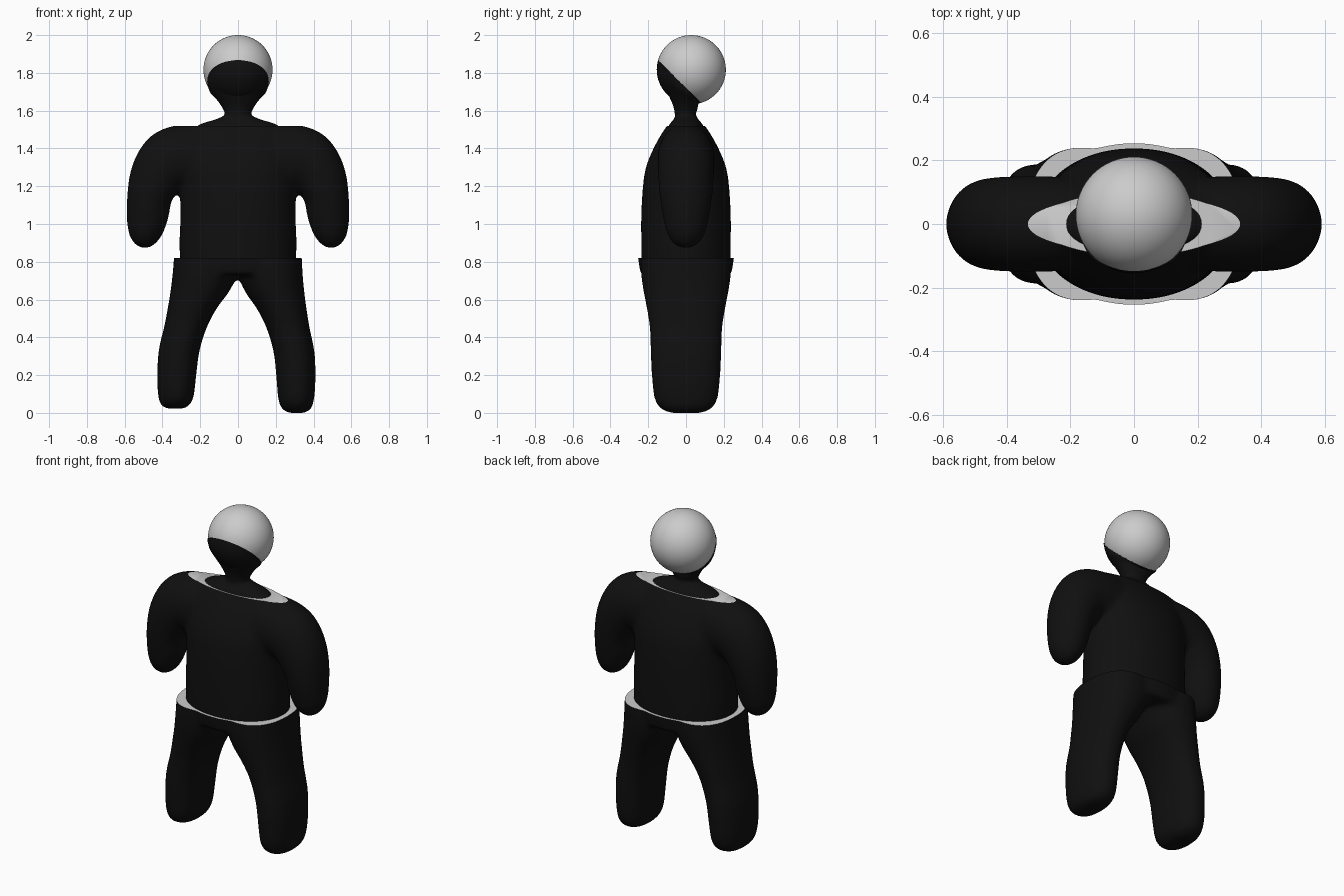
import bpy, bmesh
from math import sin, cos, pi, radians
from mathutils import Vector, Euler

if "Cube" in bpy.data.objects:
    bpy.data.objects.remove(bpy.data.objects["Cube"])


def material(name, v):
    m = bpy.data.materials.new(name)
    m.use_nodes = True
    m.diffuse_color = (v, v, v, 1)
    m.node_tree.nodes["Principled BSDF"].inputs["Base Color"].default_value = (v, v, v, 1)
    return m


BLACK = material("black", 0.005)
GREY = material("light grey", 0.6)


def power(v, p):
    return abs(v) ** (2 / p) * (1 if v >= 0 else -1)


def loft(bm, rings, p=2.0, sides=48, steps=5):
    """Closed skin through rings (x, y, z, rx, ry, tilt_x, tilt_y), eased between them."""
    ks = [Vector(r) for r in rings]
    ks = [ks[0]] + ks + [ks[-1]]
    samples = []
    for a, b, c, d in zip(ks, ks[1:], ks[2:], ks[3:]):
        for i in range(steps):
            t = i / steps
            samples.append((2 * b + (c - a) * t + (2 * a - 5 * b + 4 * c - d) * t * t
                            + (3 * b - a - 3 * c + d) * t ** 3) / 2)
    samples.append(ks[-1])
    loops = []
    for x, y, z, rx, ry, tx, ty in samples:
        turn = Euler((radians(tx), radians(ty), 0)).to_matrix()
        angles = [2 * pi * i / sides for i in range(sides)]
        loops.append([bm.verts.new(Vector((x, y, z)) + turn @ Vector(
            (rx * power(cos(a), p), ry * power(sin(a), p), 0))) for a in angles])
    for lo, hi in zip(loops, loops[1:]):
        for i in range(sides):
            j = (i + 1) % sides
            bm.faces.new((lo[i], lo[j], hi[j], hi[i]))
    bm.faces.new(loops[0][::-1])
    bm.faces.new(loops[-1])


def finish(bm, name):
    """Turn a bmesh into a smooth, two-material object."""
    bmesh.ops.recalc_face_normals(bm, faces=bm.faces)
    me = bpy.data.meshes.new(name)
    bm.to_mesh(me)
    bm.free()
    me.materials.append(BLACK)
    me.materials.append(GREY)
    ob = bpy.data.objects.new(name, me)
    bpy.context.collection.objects.link(ob)
    bpy.ops.object.select_all(action="DESELECT")
    ob.select_set(True)
    bpy.context.view_layer.objects.active = ob
    bpy.ops.object.shade_smooth_by_angle(angle=radians(40))
    return ob


def blend_and_cut(bm, name, height):
    """Melt overlapping lofts together, then slice flat at a height with a grey cap."""
    ob = finish(bm, name + "_rough")
    mod = ob.modifiers.new("melt", "REMESH")
    mod.mode = "VOXEL"
    mod.voxel_size = 0.014
    mod = ob.modifiers.new("soften", "SMOOTH")
    mod.factor = 0.5
    mod.iterations = 10
    graph = bpy.context.evaluated_depsgraph_get()
    melted = bpy.data.meshes.new_from_object(ob.evaluated_get(graph))
    bpy.data.objects.remove(ob)
    bm = bmesh.new()
    bm.from_mesh(melted)
    bpy.data.meshes.remove(melted)
    cut = bmesh.ops.bisect_plane(bm, geom=bm.verts[:] + bm.edges[:] + bm.faces[:],
                                 plane_co=(0, 0, height), plane_no=(0, 0, 1), clear_outer=True)
    for f in bm.faces:
        f.material_index = 0
    rim = [e for e in cut["geom_cut"] if isinstance(e, bmesh.types.BMEdge)]
    for f in bmesh.ops.edgeloop_fill(bm, edges=rim)["faces"]:
        f.material_index = 1
    return finish(bm, name)


# Shirt: torso with two drooping, rounded arms
torso = [(.76, .305, .235), (.9, .31, .237), (1.05, .305, .237), (1.2, .31, .228),
         (1.3, .32, .212), (1.4, .32, .172), (1.5, .3, .115), (1.58, .24, .05)]
arm = [(.12, 1.35, .18, .14, 90), (.27, 1.355, .175, .15, 85), (.37, 1.33, .165, .15, 60),
       (.43, 1.25, .145, .147, 30), (.467, 1.14, .12, .138, 5), (.479, 1.03, .11, .12, 0),
       (.488, .95, .09, .1, 0), (.492, .9, .06, .07, 0), (.494, .872, .02, .025, 0)]
bm = bmesh.new()
loft(bm, [(0, 0, z, rx, ry, 0, 0) for z, rx, ry in torso], p=2.1)
for s in (1, -1):
    loft(bm, [(s * x, 0, z, r, ry, 0, -s * t) for x, z, r, ry, t in arm])
blend_and_cut(bm, "shirt", 1.52)

# Trousers: hips and two legs, the right one set a little wider and higher
leg = [(.31, 0, .04, .08), (.31, .02, .075, .13), (.308, .07, .094, .165), (.307, .18, .103, .18),
       (.297, .32, .108, .187), (.265, .45, .114, .192), (.232, .55, .131, .207),
       (.195, .64, .156, .224), (.17, .74, .172, .238), (.16, .88, .175, .24)]
bm = bmesh.new()
loft(bm, [(0, 0, .73, .33, .24, 0, 0), (0, 0, .82, .335, .254, 0, 0), (0, 0, .9, .335, .26, 0, 0)])
for s, shift in ((1, 0), (-1, .025)):
    loft(bm, [(s * (x + shift * (.88 - z)), 0, z + shift * (.88 - z), rx, ry, 0, 0)
              for x, z, rx, ry in leg], p=2.3)
blend_and_cut(bm, "trousers", .82)

# Neck: spreads over the shoulders below and flares into a tilted jaw above
neck = [(0, 1.5, .24, .1, 0), (0, 1.53, .195, .085, 0), (0, 1.555, .115, .065, 0),
        (-.003, 1.58, .072, .056, 0), (-.005, 1.62, .085, .066, -10), (-.018, 1.67, .118, .09, -22),
        (-.03, 1.712, .15, .12, -33), (-.035, 1.755, .163, .158, -45)]
bm = bmesh.new()
loft(bm, [(0, y, z, rx, ry, t, 0) for y, z, rx, ry, t in neck], p=2.15)
finish(bm, "neck")

# Head: ball split by a slanted plane, black below and grey above
bm = bmesh.new()
bmesh.ops.create_uvsphere(bm, u_segments=64, v_segments=32, radius=.183)
bmesh.ops.translate(bm, verts=bm.verts, vec=(0, .028, 1.817))
co, no = Vector((0, -.035, 1.755)), Vector((0, 1, 1))
bmesh.ops.bisect_plane(bm, geom=bm.verts[:] + bm.edges[:] + bm.faces[:], plane_co=co, plane_no=no)
for f in bm.faces:
    f.material_index = int((f.calc_center_median() - co).dot(no) > 0)
finish(bm, "head")
